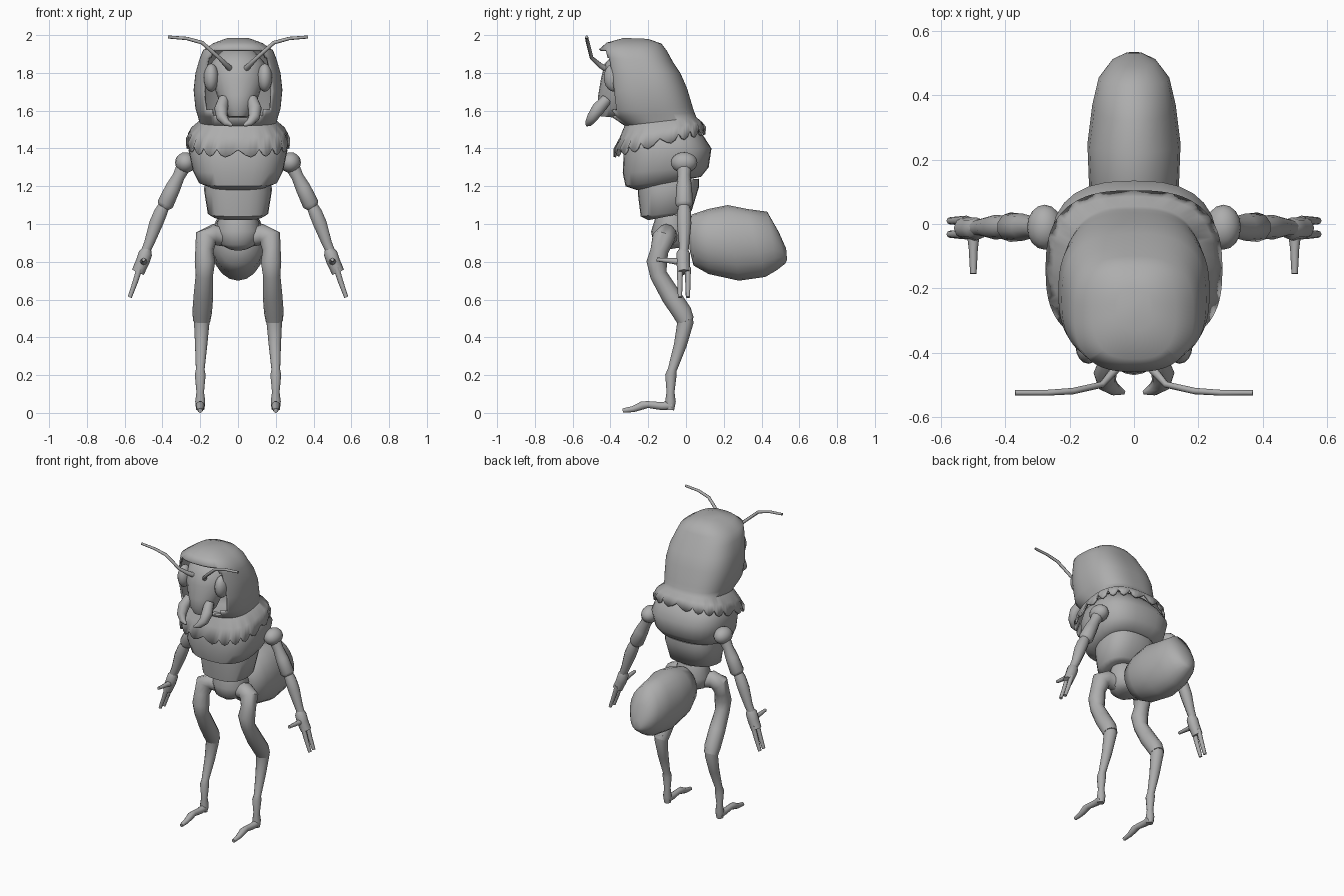
import bpy
import bmesh
import math
from mathutils import Vector

cube = bpy.data.objects.get("Cube")
if cube:
    bpy.data.objects.remove(cube, do_unlink=True)

GREY = (0.42, 0.42, 0.42, 1.0)
material = bpy.data.materials.new("plain grey")
material.use_nodes = True
material.diffuse_color = GREY
material.node_tree.nodes["Principled BSDF"].inputs["Base Color"].default_value = GREY


def finish(name, bm):
    """Turn a bmesh into a smooth-shaded grey object."""
    bmesh.ops.recalc_face_normals(bm, faces=bm.faces)
    mesh = bpy.data.meshes.new(name)
    bm.to_mesh(mesh)
    bm.free()
    mesh.materials.append(material)
    obj = bpy.data.objects.new(name, mesh)
    bpy.context.collection.objects.link(obj)
    bpy.ops.object.select_all(action="DESELECT")
    obj.select_set(True)
    bpy.context.view_layer.objects.active = obj
    bpy.ops.object.shade_smooth_by_angle(angle=math.radians(55))
    return obj


def skin(bm, rows, cap_start=True, keep=lambda row, column: True):
    """Join rows of points into a closed-around surface."""
    loops = [[bm.verts.new(p) for p in row] for row in rows]
    n = len(loops[0])
    for i in range(len(loops) - 1):
        for j in range(n):
            if keep(i, j):
                k = (j + 1) % n
                bm.faces.new((loops[i][j], loops[i][k], loops[i + 1][k], loops[i + 1][j]))
    if cap_start:
        bm.faces.new(loops[0])
    bm.faces.new(loops[-1])


def soft(value, power):
    return math.copysign(abs(value) ** power, value)


def oval(ring, n, power):
    """Ring through two points of the centre plane (y, z, y, z) with a half width."""
    ay, az, by, bz, width = ring
    a, b = Vector((0, ay, az)), Vector((0, by, bz))
    points = []
    for j in range(n):
        angle = math.tau * j / n
        points.append((a + b) / 2 + (a - b) / 2 * soft(math.cos(angle), power)
                      + Vector((width * soft(math.sin(angle), power), 0, 0)))
    return points


def loft(name, rings, n=20, power=1.0):
    bm = bmesh.new()
    skin(bm, [oval(r, n, power) for r in rings])
    return finish(name, bm)


def tube(name, path, side=1, reference=(1, 0, 0), n=10):
    """Round limb along (x, y, z, radius) stations."""
    centres = [Vector((side * x, y, z)) for x, y, z, r in path]
    rows = []
    for i, centre in enumerate(centres):
        before, after = centres[max(i - 1, 0)], centres[min(i + 1, len(path) - 1)]
        along = (after - before).normalized()
        u = Vector(reference)
        u = (u - along * u.dot(along)).normalized()
        v = along.cross(u)
        rows.append([centre + path[i][3] * (u * math.cos(math.tau * j / n) + v * math.sin(math.tau * j / n))
                     for j in range(n)])
    bm = bmesh.new()
    skin(bm, rows)
    return finish(name, bm)


def ball(name, centre, radii):
    bm = bmesh.new()
    bmesh.ops.create_uvsphere(bm, u_segments=16, v_segments=10, radius=1)
    for v in bm.verts:
        v.co = Vector([c + r * p for c, r, p in zip(centre, radii, v.co)])
    return finish(name, bm)


# Body segments
loft("chest", [
    (-.26, 1.18, .03, 1.24, .16), (-.32, 1.20, .08, 1.25, .21),
    (-.335, 1.27, .12, 1.30, .24), (-.33, 1.38, .135, 1.40, .262),
    (-.31, 1.45, .09, 1.47, .24), (-.28, 1.53, .03, 1.54, .17)], 28, .75)
loft("waist", [
    (-.20, 1.02, 0, 1.06, .13), (-.24, 1.04, .03, 1.07, .16),
    (-.255, 1.16, .07, 1.20, .18), (-.255, 1.21, .07, 1.24, .175)], 24, .8)
loft("pelvis", [
    (-.13, .86, 0, .88, .05), (-.17, .89, .02, .90, .105),
    (-.185, .96, .03, .97, .12), (-.16, 1.04, 0, 1.05, .10)])
loft("rear_abdomen", [
    (.01, .98, .02, .86, .05), (.03, 1.05, .04, .78, .11),
    (.12, 1.08, .12, .735, .14), (.22, 1.10, .28, .70, .145),
    (.32, 1.08, .42, .72, .13), (.43, 1.065, .48, .755, .11),
    (.49, .96, .525, .79, .07), (.53, .87, .535, .81, .025)])

# Head
loft("head", [
    (-.45, 1.57, -.34, 1.56, .05), (-.47, 1.62, -.29, 1.60, .085),
    (-.465, 1.68, -.25, 1.68, .11), (-.45, 1.77, -.20, 1.78, .145),
    (-.43, 1.85, -.18, 1.86, .14), (-.36, 1.92, -.22, 1.92, .08)])

# Hood: open at the face, scalloped along the hem
COLUMNS, LOBES, SOFTNESS = 80, 20, .75
hood_rings = [
    (-.385, 1.395, .105, 1.515, .275), (-.35, 1.46, .085, 1.54, .25),
    (-.325, 1.52, .055, 1.565, .205), (-.39, 1.565, .045, 1.59, .215),
    (-.42, 1.60, .035, 1.62, .225), (-.43, 1.70, .005, 1.72, .235),
    (-.44, 1.80, -.03, 1.80, .225), (-.45, 1.88, -.07, 1.86, .205),
    (-.46, 1.925, -.10, 1.915, .185), (-.42, 1.96, -.13, 1.955, .13),
    (-.33, 1.985, -.20, 1.98, .06)]
opening = {3: .62, 4: .76, 5: .76, 6: .76, 7: .7}


def hood_face(row, column):
    angle = math.tau * (column + .5) / COLUMNS
    return math.cos(angle) < 0 or abs(math.sin(angle)) ** SOFTNESS > opening.get(row, 0)


hood_rows = [oval(r, COLUMNS, SOFTNESS) for r in hood_rings]
for j, point in enumerate(hood_rows[0]):
    point.z -= .04 * abs(math.sin(math.pi * LOBES * j / COLUMNS))
bm = bmesh.new()
skin(bm, hood_rows, cap_start=False, keep=hood_face)
hood = finish("hood", bm)
shell = hood.modifiers.new("cloth thickness", "SOLIDIFY")
shell.thickness = .012
shell.offset = -1

# Paired parts
for s, label in ((1, "left"), (-1, "right")):
    ball(label + "_eye", (s * .142, -.38, 1.775), (.04, .055, .075))
    tube(label + "_mandible", [
        (.075, -.42, 1.66, .03), (.09, -.465, 1.61, .036), (.085, -.495, 1.565, .03),
        (.06, -.515, 1.535, .02), (.03, -.525, 1.522, .006)], s)
    tube(label + "_antenna", [
        (.045, -.43, 1.825, .016), (.06, -.455, 1.84, .014), (.10, -.50, 1.88, .010),
        (.19, -.52, 1.96, .010), (.27, -.525, 1.982, .009), (.37, -.525, 1.99, .008)],
        s, (0, 1, 0), 8)

    # Arm and hand
    ball(label + "_shoulder", (s * .278, -.01, 1.325), (.055, .07, .055))
    tube(label + "_upper_arm", [
        (.285, -.01, 1.31, .04), (.315, -.01, 1.25, .034), (.345, -.01, 1.19, .042),
        (.385, -.01, 1.105, .046), (.395, -.01, 1.085, .03)], s, (0, 1, 0))
    tube(label + "_forearm", [
        (.39, -.01, 1.10, .03), (.41, -.01, 1.06, .037), (.435, -.01, 1.0, .038),
        (.47, -.01, .90, .028), (.49, -.012, .855, .025)], s, (0, 1, 0))
    tube(label + "_palm", [
        (.48, -.012, .87, .022), (.49, -.015, .845, .036), (.505, -.015, .80, .036),
        (.53, -.012, .745, .034)], s, (0, 1, 0), 8)
    tube(label + "_thumb", [
        (.50, -.03, .80, .02), (.50, -.08, .805, .014), (.50, -.155, .812, .01)], s, n=8)
    for number, y in enumerate((-.032, .01)):
        tube(f"{label}_finger_{number + 1}", [
            (.52, y, .77, .016), (.545, y, .69, .014), (.573, y, .612, .011)], s, (0, 1, 0), 8)

    # Leg and foot
    tube(label + "_thigh", [
        (.07, -.09, .93, .05), (.13, -.105, .945, .055), (.17, -.12, .925, .06),
        (.178, -.14, .86, .048), (.175, -.155, .80, .054), (.178, -.145, .73, .046),
        (.183, -.08, .62, .052), (.19, -.02, .53, .052), (.192, 0, .485, .045)],
        s, (0, 1, 0), 12)
    tube(label + "_shin", [
        (.19, -.01, .52, .045), (.192, -.003, .48, .043), (.195, -.03, .36, .034),
        (.20, -.072, .23, .024), (.20, -.08, .20, .03), (.20, -.082, .11, .021),
        (.20, -.082, .06, .028), (.20, -.085, .015, .022)], s, (0, 1, 0))
    tube(label + "_foot", [
        (.20, -.075, .04, .026), (.20, -.13, .036, .022), (.20, -.20, .044, .019),
        (.20, -.23, .04, .023), (.20, -.28, .02, .017), (.20, -.335, .012, .012)], s)
